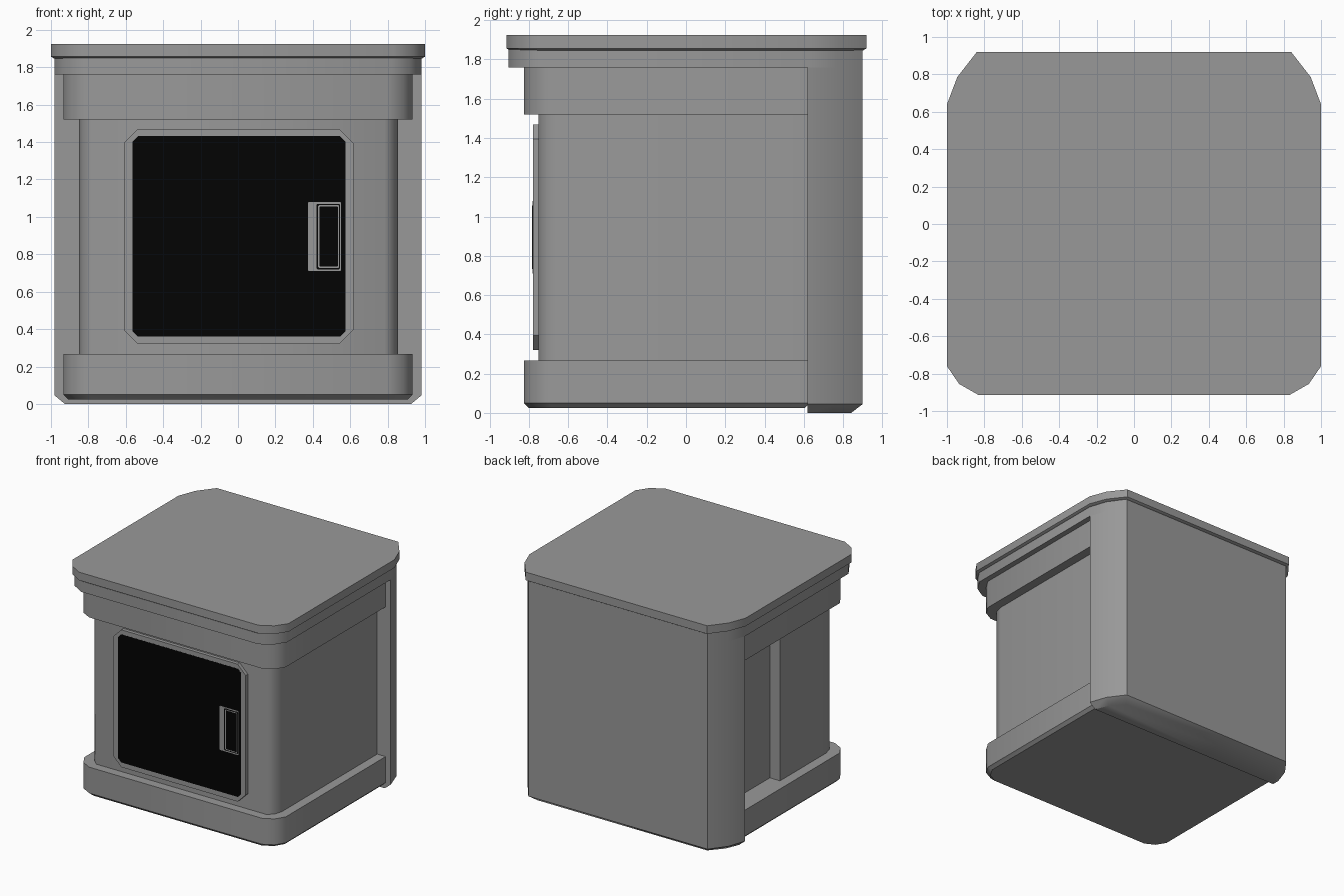
import bpy, bmesh, math

if "Cube" in bpy.data.objects:
    bpy.data.objects.remove(bpy.data.objects["Cube"])


def material(name, v):
    m = bpy.data.materials.new(name)
    m.diffuse_color = (v, v, v, 1)
    m.use_nodes = True
    m.node_tree.nodes["Principled BSDF"].inputs["Base Color"].default_value = m.diffuse_color
    return m


black = material("black_panel", 0.001)
grey = material("dark_grey", 0.318)


def finish(name, bm, mat, angle):
    bmesh.ops.recalc_face_normals(bm, faces=bm.faces)
    me = bpy.data.meshes.new(name)
    bm.to_mesh(me)
    bm.free()
    ob = bpy.data.objects.new(name, me)
    bpy.context.collection.objects.link(ob)
    me.materials.append(mat)
    if angle:
        bpy.ops.object.select_all(action='DESELECT')
        ob.select_set(True)
        bpy.context.view_layer.objects.active = ob
        bpy.ops.object.shade_smooth_by_angle(angle=math.radians(angle))
    return ob


def loft(name, rings, mat=grey, angle=35):
    """Skin a stack of equal-length 3D rings and cap both ends."""
    bm = bmesh.new()
    vs = [[bm.verts.new(p) for p in r] for r in rings]
    n = len(rings[0])
    for a, b in zip(vs, vs[1:]):
        for i in range(n):
            j = (i + 1) % n
            bm.faces.new((a[i], a[j], b[j], b[i]))
    bm.faces.new(vs[0])
    bm.faces.new(vs[-1])
    return finish(name, bm, mat, angle)


def mirrored(half):
    return half + [(-x, y) for x, y in reversed(half)]


def tier(name, outline, levels):
    """Stack of (z, inset) copies of a plan outline."""
    w = max(abs(p[0]) for p in outline)
    ys = [p[1] for p in outline]
    cy, d = (max(ys) + min(ys)) / 2, (max(ys) - min(ys)) / 2
    return loft(name, [[(x * (1 - s / w), cy + (y - cy) * (1 - s / d), z)
                        for x, y in outline] for z, s in levels])


# Plan outlines, right half from front to back
slab = mirrored([(0.83, -0.915), (0.935, -0.855), (1.0, -0.76),
                 (1.0, 0.64), (0.945, 0.785), (0.84, 0.92)])
cornice = mirrored([(0.82, -0.905), (0.92, -0.845), (0.98, -0.75),
                    (0.98, 0.62), (0.93, 0.765), (0.83, 0.9)])
band = mirrored([(0.80, -0.825), (0.885, -0.78), (0.933, -0.70), (0.933, 0.63)])
back = mirrored([(0.98, 0.62), (0.93, 0.765), (0.83, 0.9)])

# Top and mouldings
tier("top_slab", slab, [(1.845, 0.02), (1.857, 0.0), (1.925, 0.0)])
tier("cornice", cornice, [(1.76, 0), (1.85, 0)])
tier("upper_band", band, [(1.52, 0), (1.765, 0)])
tier("base_band", band, [(0.025, 0.025), (0.05, 0), (0.267, 0)])

# Body, with the rear of the left side stepped inwards
body = [(0.785, -0.75), (0.835, -0.71), (0.855, -0.64), (0.855, 0.63),
        (-0.755, 0.63), (-0.755, -0.03), (-0.85, -0.03), (-0.85, -0.64),
        (-0.83, -0.71), (-0.785, -0.75)]
loft("body", [[(x, y, z) for x, y in body] for z in (0.26, 1.53)], angle=50)

# Back panel: chamfered foot on the sides and rear, flat front
loft("back_panel", [[(x * sx, 0.62 + (y - 0.62) * sy, z) for x, y in back]
                    for z, sx, sy in ((0, 0.945, 0.79), (0.045, 1, 1), (1.765, 1, 1))])


def front_ring(x0, x1, z0, z1, c, y):
    """Chamfered rectangle facing the front."""
    return [(x0 + c, y, z0), (x1 - c, y, z0), (x1, y, z0 + c), (x1, y, z1 - c),
            (x1 - c, y, z1), (x0 + c, y, z1), (x0, y, z1 - c), (x0, y, z0 + c)]


def plate(name, x0, x1, z0, z1, c, y0, y1, mat=grey):
    return loft(name, [front_ring(x0, x1, z0, z1, c, y) for y in (y0, y1)], mat, 0)


# Door frame with black panel set into it
plate("door_frame", -0.61, 0.617, 0.32, 1.47, 0.075, -0.74, -0.779)
plate("door_panel", -0.565, 0.575, 0.36, 1.432, 0.03, -0.76, -0.780, black)

# Flush handle: nested plates
for i, (nm, x0, x1, z0, z1, m) in enumerate((
        ("handle_plate", 0.375, 0.550, 0.710, 1.080, grey),
        ("handle_recess", 0.420, 0.545, 0.720, 1.070, black),
        ("handle_rim", 0.429, 0.541, 0.727, 1.063, grey),
        ("handle_core", 0.436, 0.535, 0.734, 1.056, black))):
    plate(nm, x0, x1, z0, z1, 0.004, -0.765, -0.781 - 0.001 * i, m)
